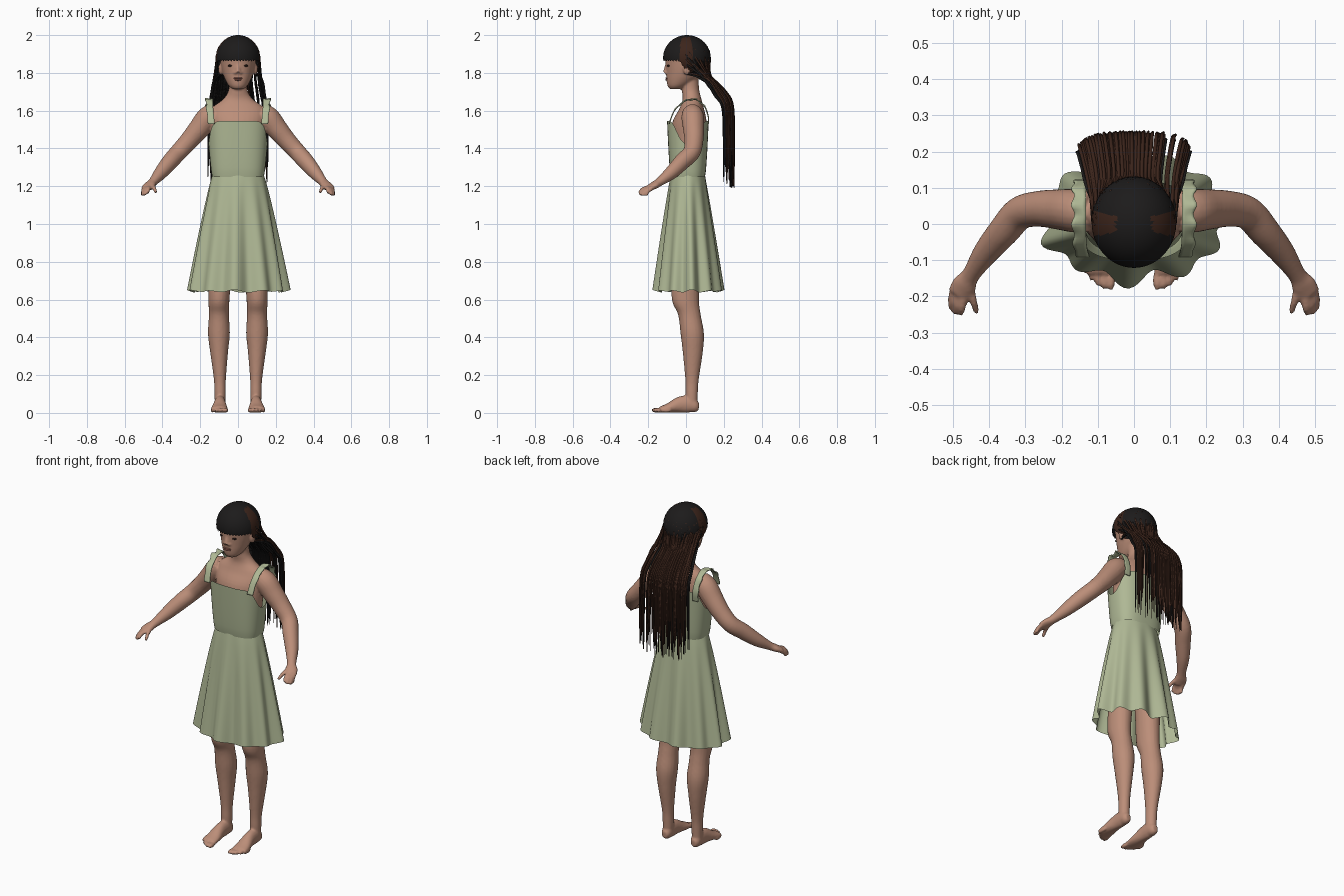
import bpy, bmesh, random
from math import sin, cos, pi, acos, sqrt, copysign
from mathutils import Vector, Matrix

if "Cube" in bpy.data.objects:
    bpy.data.objects.remove(bpy.data.objects["Cube"])
random.seed(4)
X, Y, Z = Vector((1, 0, 0)), Vector((0, 1, 0)), Vector((0, 0, 1))


def material(name, r, g, b):
    m = bpy.data.materials.new(name)
    m.use_nodes = True
    m.diffuse_color = (r, g, b, 1)
    bsdf = m.node_tree.nodes["Principled BSDF"]
    bsdf.inputs["Base Color"].default_value = (r, g, b, 1)
    bsdf.inputs["Roughness"].default_value = 0.7
    return m


skin = material("skin", 0.50, 0.27, 0.19)
green = material("sage_green", 0.43, 0.48, 0.30)
black = material("black_hair", 0.012, 0.011, 0.011)
brown = material("brown_hair", 0.045, 0.018, 0.011)
lip = material("lip_red", 0.33, 0.13, 0.10)
dark = material("eye_dark", 0.03, 0.015, 0.012)


def finish(name, bm, *mats):
    bmesh.ops.recalc_face_normals(bm, faces=bm.faces[:])
    for f in bm.faces:
        f.smooth = True
    me = bpy.data.meshes.new(name)
    bm.to_mesh(me)
    bm.free()
    for m in mats:
        me.materials.append(m)
    ob = bpy.data.objects.new(name, me)
    bpy.context.collection.objects.link(ob)
    return ob


def spline(pts, steps):
    """Smooth interpolation through rows of numbers."""
    out = []
    for i in range(len(pts) - 1):
        a, b, c, d = (pts[min(max(i + k, 0), len(pts) - 1)] for k in (-1, 0, 1, 2))
        for s in range(steps):
            t = s / steps
            out.append([q + t / 2 * (r - p + t * (2 * p - 5 * q + 4 * r - w + t * (3 * (q - r) + w - p)))
                        for p, q, r, w in zip(a, b, c, d)])
    return out + [list(pts[-1])]


def tube(bm, pts, ref=Z, axis=None, n=20, steps=5):
    """Closed loft along rows of x, y, z, half width, half depth."""
    rows = spline(pts, steps)
    c = [Vector(r[:3]) for r in rows]
    rings = []
    for i, r in enumerate(rows):
        t = axis or (c[min(i + 1, len(c) - 1)] - c[max(i - 1, 0)]).normalized()
        side = ref.cross(t).normalized()
        up = t.cross(side)
        rings.append([bm.verts.new(c[i] + side * r[3] * cos(2 * pi * k / n) + up * r[4] * sin(2 * pi * k / n))
                      for k in range(n)])
    for p, q in zip(rings, rings[1:]):
        for k in range(n):
            bm.faces.new((p[k], p[(k + 1) % n], q[(k + 1) % n], q[k]))
    bm.faces.new(rings[0][::-1])
    bm.faces.new(rings[-1])


def ball(bm, centre, size):
    bmesh.ops.create_uvsphere(bm, u_segments=16, v_segments=10, radius=1,
                              matrix=Matrix.Translation(centre) @ Matrix.Diagonal((*size, 1)))


def sheet(bm, f, nu, nv, wrap=False):
    """Grid surface from f(u, v)."""
    g = [[bm.verts.new(f(i / nu, j / nv)) for i in range(nu + (not wrap))] for j in range(nv + 1)]
    for p, q in zip(g, g[1:]):
        for i in range(nu):
            k = (i + 1) % len(p)
            bm.faces.new((p[i], p[k], q[k], q[i]))


# Body: torso and neck, then head, fused with the limbs below
body = bmesh.new()
tube(body, [(0, .01, .93, .11, .08), (0, .01, 1.05, .14, .095), (0, .01, 1.25, .12, .078),
            (0, .015, 1.4, .135, .09), (0, .018, 1.53, .145, .092), (0, .03, 1.61, .14, .065),
            (0, .032, 1.66, .08, .05), (0, .024, 1.71, .05, .046), (0, .02, 1.79, .05, .045)],
     Y, Z, 32)
tube(body, [(0, -.055, 1.714, .028, .03), (0, -.045, 1.73, .048, .052), (0, -.025, 1.76, .066, .078),
            (0, -.005, 1.8, .082, .1), (0, 0, 1.85, .092, .108), (0, 0, 1.9, .096, .11),
            (0, .005, 1.95, .08, .09), (0, .005, 1.98, .035, .04)], Y, Z, 32)
tube(body, [(0, -.1, 1.85, .008, .008), (0, -.107, 1.825, .009, .009), (0, -.111, 1.803, .014, .011)], Y)

for s in (1, -1):
    ball(body, (s * .092, .005, 1.82), (.012, .02, .032))
    ball(body, (s * .013, -.105, 1.801), (.009, .01, .008))

    def limb(pts, **kw):
        tube(body, [(s * p[0], *p[1:]) for p in pts], **kw)

    # Legs
    limb([(.08, .01, 1, .07, .08), (.095, 0, .75, .062, .074), (.101, -.003, .6, .056, .072),
          (.101, .018, .52, .053, .06), (.101, .033, .42, .058, .062), (.1, .036, .32, .047, .053),
          (.096, .032, .18, .032, .036), (.095, .03, .11, .03, .033), (.095, .03, .04, .028, .03)],
         ref=Y, axis=Z)
    # Feet and toes
    limb([(.095, .068, .034, .016, .02), (.095, .05, .036, .027, .034), (.095, .02, .046, .03, .045),
          (.096, -.03, .044, .032, .043), (.098, -.09, .027, .042, .026), (.099, -.135, .018, .045, .016)])
    for i in range(5):
        ball(body, (s * (.064 + .018 * i), -.155 + .003 * i * i, .014), (.012 - .001 * i, .03, .013))
    # Arms down to the palms
    limb([(.12, .033, 1.58, .055, .06), (.16, .036, 1.56, .06, .062), (.205, .04, 1.505, .056, .057),
          (.26, .042, 1.44, .05, .05), (.315, .03, 1.38, .046, .046), (.36, -.02, 1.33, .043, .044),
          (.41, -.08, 1.27, .035, .036), (.45, -.14, 1.223, .025, .023), (.468, -.168, 1.205, .034, .02),
          (.483, -.195, 1.19, .033, .016)])
    # Fingers and thumb
    for base, tip in (((.497, -.183, 1.186), (.508, -.212, 1.15)), ((.492, -.19, 1.187), (.507, -.232, 1.15)),
                      ((.482, -.197, 1.19), (.494, -.247, 1.155)), ((.472, -.2, 1.194), (.478, -.249, 1.163)),
                      ((.455, -.165, 1.205), (.434, -.245, 1.165))):
        mid = (Vector(base) + Vector(tip)) / 2 + Vector((0, -.004, .006))
        limb([(*base, .012, .012), (*mid, .011, .011), (*tip, .008, .008)], n=10)

ob = finish("body", body, skin)
fuse = ob.modifiers.new("fuse", 'REMESH')
fuse.mode = 'VOXEL'
fuse.voxel_size = .006
fuse.use_smooth_shade = True
relax = ob.modifiers.new("relax", 'SMOOTH')
relax.factor, relax.iterations = .5, 3

# Eyes and lips
bm = bmesh.new()
for s in (1, -1):
    ball(bm, (s * .039, -.092, 1.838), (.015, .009, .006))
finish("eyes", bm, dark)
bm = bmesh.new()
ball(bm, (0, -.1, 1.772), (.024, .009, .005))
ball(bm, (0, -.1, 1.764), (.02, .009, .006))
finish("lips", bm, lip)


# Dress bodice, cut lower under the arms
def bodice(u, v):
    a = 2 * pi * u
    c, s = cos(a), sin(a)
    k = .72
    rx, ry = .136 + .02 * v ** .7, .09 + .02 * v ** .6
    top = 1.545 - .12 * abs(c) ** 8
    return (rx * copysign(abs(c) ** k, c), .01 + ry * copysign(abs(s) ** k, s), 1.25 + (top - 1.25) * v)


bm = bmesh.new()
sheet(bm, bodice, 64, 12, True)
finish("bodice", bm, green)


# Flared skirt with folds
def skirt(u, v):
    a = 2 * pi * u
    fold = v * (.017 * sin(11 * a + .6) + .008 * sin(7 * a + 1))
    rx, ry = .137 + .118 * v ** .85 + fold, .091 + .079 * v ** .9 + fold
    return (rx * cos(a), .01 + .005 * v + ry * sin(a), 1.257 - .613 * v + .3 * fold * v)


bm = bmesh.new()
sheet(bm, skirt, 132, 20, True)
finish("skirt", bm, green)

# Shoulder straps with a ruffled outer edge
bm = bmesh.new()
for s in (1, -1):
    path = spline([(.14, -.092, 1.53), (.147, -.065, 1.6), (.15, -.01, 1.652), (.15, .05, 1.662),
                   (.15, .1, 1.625), (.145, .122, 1.56), (.14, .115, 1.5)], 6)

    def strap(u, v):
        x, y, z = path[round(v * 36)]
        wave = sin(v * pi) * sin(v * 40) * u
        return (s * (x - .017 + .036 * u + .005 * wave), y, z + .006 * wave)

    sheet(bm, strap, 4, 36)
ob = finish("shoulder_straps", bm, green)
ob.modifiers.new("thickness", 'SOLIDIFY').thickness = .006


# Hair cap with a straight fringe
def cap(u, v):
    a = 2 * pi * u
    k = min(max((cos(a) + .2) / .6, 0), 1)
    low = 1.775 + .09 * k * k * (3 - 2 * k) + .005 * sin(45 * a)
    th = .02 + v * (acos((low - 1.88) / .12) - .02)
    return (.117 * sin(th) * sin(a), .005 - .126 * sin(th) * cos(a), 1.88 + .12 * cos(th))


bm = bmesh.new()
sheet(bm, cap, 120, 20, True)
bmesh.ops.holes_fill(bm, edges=[e for e in bm.edges if e.is_boundary and e.verts[0].co.z > 1.97])
for f in bm.faces:
    p = f.calc_center_median()
    f.material_index = int(abs(p.x) > .05 and abs(p.y) < .2 * abs(p.x) + .012)
finish("hair_cap", bm, black, brown)

# Long strands swept back over the shoulders: dark underlayer, brown outer layer
for name, mat, count, inset, spread in (("hair_underlayer", black, 56, .014, 1.02),
                                        ("hair_outer_layer", brown, 76, 0, 1)):
    bm = bmesh.new()
    for i in range(count):
        t = (2 * i / (count - 1) - 1) * spread
        if .3 < t < .85 and random.random() < .7:
            continue
        a, j = t * 1.65, random.uniform(-.008, .008)
        z = random.uniform(1.8, 1.94) - inset
        r = sqrt(1 - ((z - 1.88) / .12) ** 2)
        y = .252 - .035 * t ** 4 - inset + j / 2
        end = random.uniform(1.19, 1.34)
        w = .0055
        tube(bm, [(.113 * r * sin(a), .005 + .122 * r * cos(a), z, w, w),
                  (.126 * t, .132 - inset - .02 * t * t, 1.775 - inset + j, w, w),
                  (.14 * t, y - .045, 1.695 - inset + j, w, w),
                  (.151 * t, y - .006, 1.615 + j, .005, .005),
                  (.154 * t + j / 4, y, 1.42, .0035, .0035),
                  (.155 * t + j / 2, y, end, .0015, .0015)], X, None, 5, 5)
    finish(name, bm, mat)
